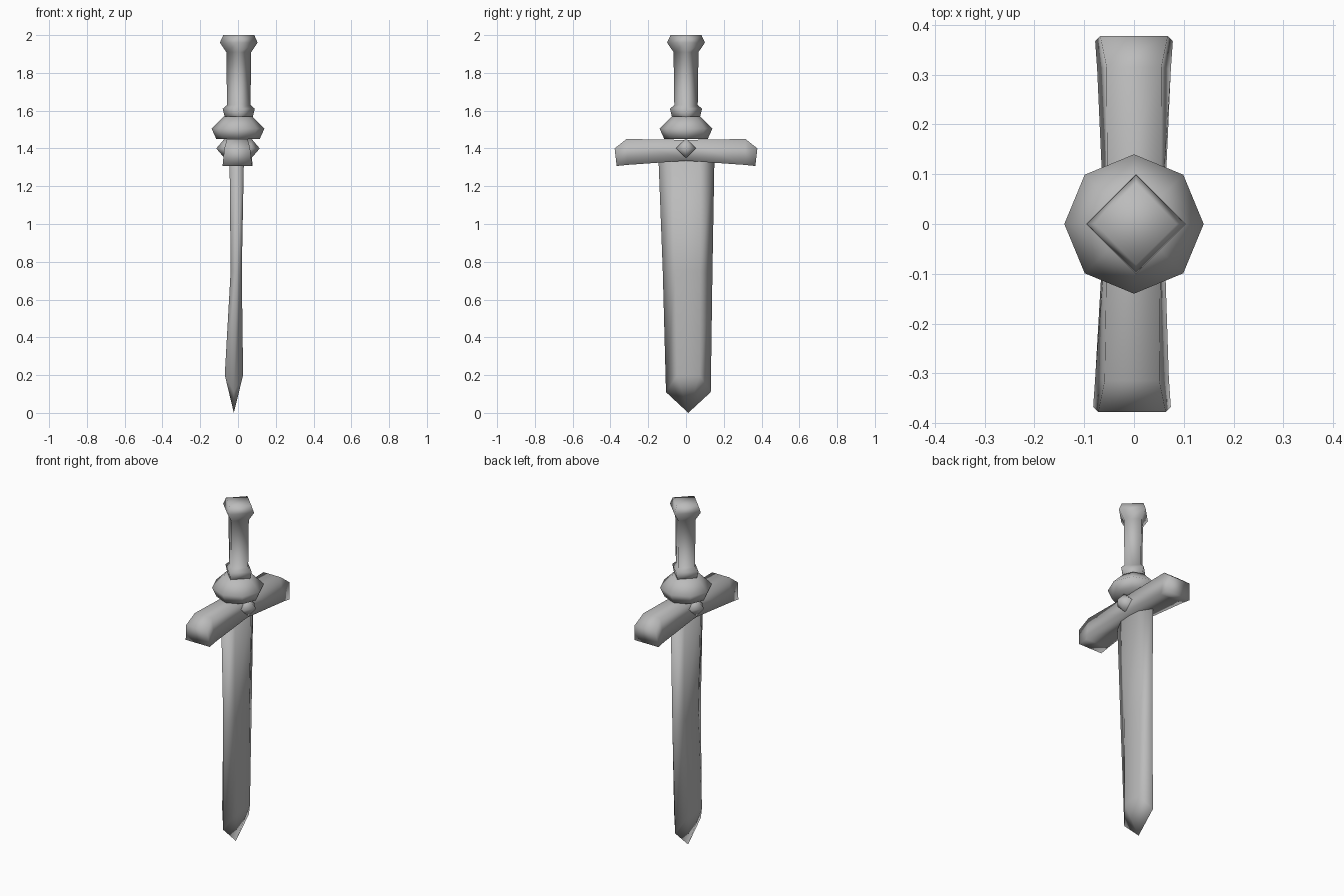
import bpy
import bmesh
from math import cos, sin, tau

default = bpy.data.objects.get("Cube")
if default:
    bpy.data.objects.remove(default, do_unlink=True)

steel = bpy.data.materials.new("grey_steel")
STEEL = (0.5, 0.5, 0.5, 1)
steel.diffuse_color = STEEL
steel.use_nodes = True
steel.node_tree.nodes["Principled BSDF"].inputs["Base Color"].default_value = STEEL


def loft(name, rings):
    """Skin a list of equal-length point rings, cap the ends, shade smooth."""
    bm = bmesh.new()
    loops = [[bm.verts.new(p) for p in ring] for ring in rings]
    for a, b in zip(loops, loops[1:]):
        n = len(a)
        for i in range(n):
            j = (i + 1) % n
            bm.faces.new((a[i], a[j], b[j], b[i]))
    bm.faces.new(loops[0])
    bm.faces.new(loops[-1])
    bmesh.ops.remove_doubles(bm, verts=bm.verts, dist=0.0005)
    bmesh.ops.recalc_face_normals(bm, faces=bm.faces)
    for f in bm.faces:
        f.smooth = True
    mesh = bpy.data.meshes.new(name)
    bm.to_mesh(mesh)
    bm.free()
    mesh.materials.append(steel)
    obj = bpy.data.objects.new(name, mesh)
    bpy.context.collection.objects.link(obj)
    return obj


def lathe(name, profile, sides, x=0.0):
    """Turn (radius, z) pairs around the vertical axis."""
    angles = [tau * i / sides for i in range(sides)]
    return loft(name, [[(x + r * cos(a), r * sin(a), z) for a in angles]
                       for r, z in profile])


# Four-sided grip with flared pommel and lower collar
lathe("grip", [(0.07, 1.55), (0.085, 1.61), (0.062, 1.63), (0.066, 1.91),
               (0.1, 1.96), (0.082, 2.0)], 4, 0.004)

# Eight-sided disc below the grip
lathe("disc", [(0.115, 1.45), (0.14, 1.505), (0.075, 1.57)], 8)

# Crossguard: trapezoid sections along y, as top (y, z, half width) and bottom
half = [((0.315, 1.45, 0.055), (0.31, 1.313, 0.074)),
        ((0.378, 1.4, 0.068), (0.367, 1.307, 0.078))]
middle = ((0, 1.445, 0.054), (0, 1.335, 0.06))


def guard_ring(section, side):
    (yt, zt, wt), (yb, zb, wb) = section
    drift = -0.004 if side < 0 else 0
    return [(drift - wt, side * yt, zt), (drift + wt, side * yt, zt),
            (drift + wb, side * yb, zb), (drift - wb, side * yb, zb)]


loft("crossguard", [guard_ring(s, -1) for s in reversed(half)]
     + [guard_ring(middle, 1)] + [guard_ring(s, 1) for s in half])

# Pointed stud running through the guard
loft("guard_stud", [[(x, r * cos(tau * i / 4), 1.4 + r * sin(tau * i / 4))
                     for i in range(4)]
                    for x, r in [(-0.115, 0), (-0.07, 0.053), (0.07, 0.053), (0.115, 0)]])


# Blade: six-sided sections with sharp edges at each side
def blade_ring(z_edge, z_flat, y0, y1, x0, x1):
    mid, inner = (y0 + y1) / 2, (y1 - y0) * 0.25
    xm = (x0 + x1) / 2
    return [(xm, y0, z_edge), (x0, mid - inner, z_flat), (x0, mid + inner, z_flat),
            (xm, y1, z_edge), (x1, mid + inner, z_flat), (x1, mid - inner, z_flat)]


loft("blade", [blade_ring(1.38, 1.38, -0.147, 0.151, -0.045, 0.032),
               blade_ring(0.75, 0.75, -0.123, 0.14, -0.039, 0.02),
               blade_ring(0.11, 0.2, -0.106, 0.131, -0.07, 0.027),
               [(-0.022, 0.012, 0)] * 6])
